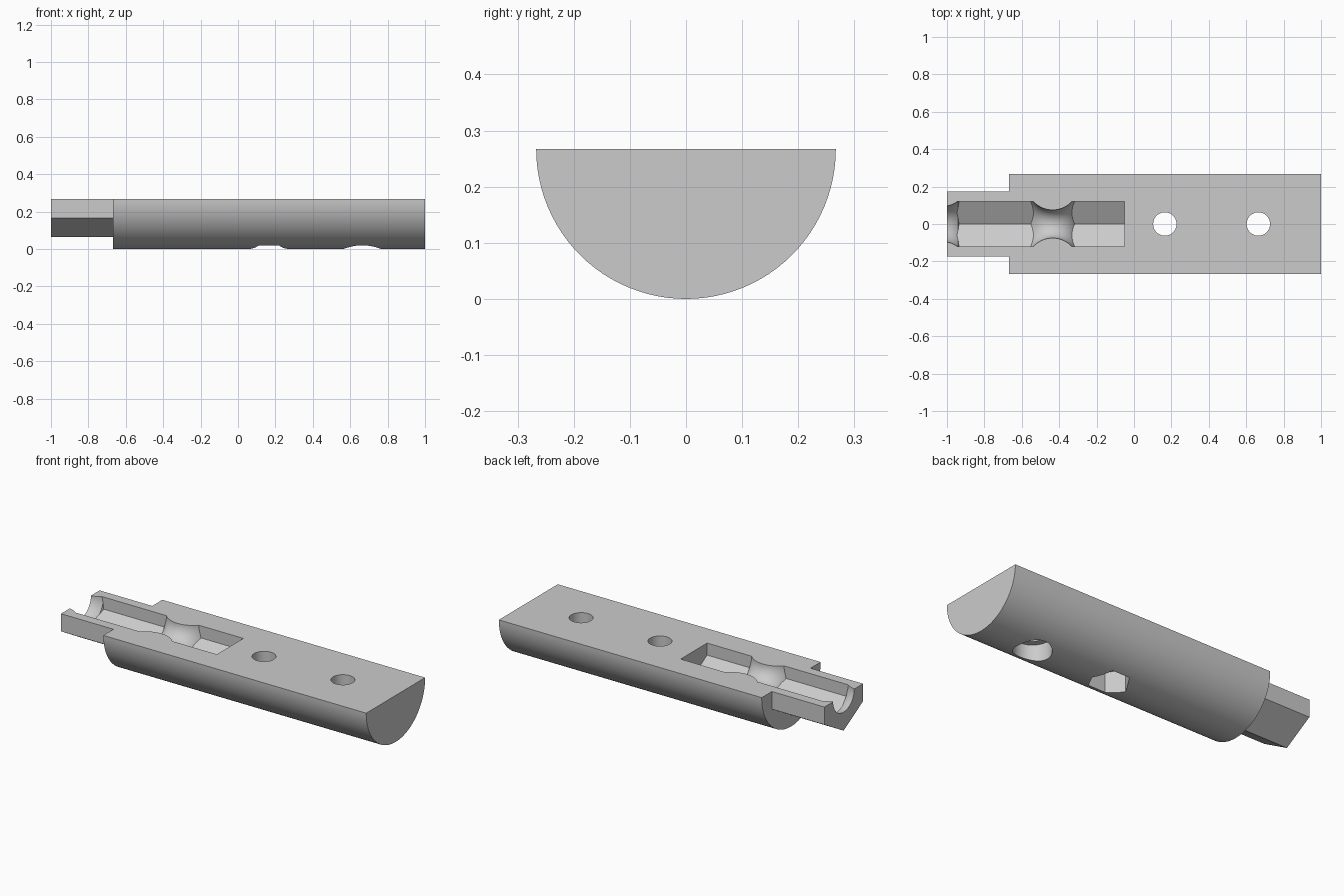
import bpy, bmesh
from math import sin, cos, pi, sqrt, radians

cube = bpy.data.objects.get("Cube")
if cube:
    bpy.data.objects.remove(cube)

R = 0.267           # barrel radius and height of the split plane
HEX = 2 / sqrt(3)   # corner radius of a hexagon per unit of half width

grey = bpy.data.materials.new("light_grey")
grey.diffuse_color = (0.6, 0.6, 0.6, 1)
grey.use_nodes = True
grey.node_tree.nodes["Principled BSDF"].inputs["Base Color"].default_value = (0.6, 0.6, 0.6, 1)


def turned(name, profile, sides, x=None):
    """Closed solid from (position, radius) points, along x, or vertical at x."""
    bm = bmesh.new()
    rings = []
    for t, r in profile:
        ring = []
        for k in range(sides):
            u, v = r * cos(2 * pi * k / sides), r * sin(2 * pi * k / sides)
            ring.append(bm.verts.new((t, v, R + u) if x is None else (x + u, v, t)))
        rings.append(ring)
    for a, b in zip(rings, rings[1:]):
        for k in range(sides):
            n = (k + 1) % sides
            bm.faces.new((a[k], a[n], b[n], b[k]))
    bm.faces.new(rings[0])
    bm.faces.new(rings[-1])
    bmesh.ops.recalc_face_normals(bm, faces=bm.faces)
    mesh = bpy.data.meshes.new(name)
    bm.to_mesh(mesh)
    bm.free()
    mesh.materials.append(grey)
    obj = bpy.data.objects.new(name, mesh)
    bpy.context.collection.objects.link(obj)
    return obj


def combine(obj, tool, operation):
    """Apply a boolean and discard the tool."""
    mod = obj.modifiers.new(operation, 'BOOLEAN')
    mod.operation = operation
    mod.solver = 'EXACT'
    mod.object = tool
    bpy.context.view_layer.objects.active = obj
    bpy.ops.object.modifier_apply(modifier=mod.name)
    bpy.data.objects.remove(tool)


# Round barrel with hexagonal nose
handle = turned("handle_half", [(-0.667, R), (1, R)], 96)
combine(handle, turned("nose", [(-1, 0.175 * HEX), (-0.5, 0.175 * HEX)], 6), 'UNION')

# Hexagonal bit pocket, narrowed by a rounded mouth and a rounded waist
waist_x, waist_r, arc = -0.435, 0.075, 0.14
waist = []
for i in range(-10, 11):
    d = 0.128 * i / 10
    waist.append((waist_x + d, waist_r + arc - sqrt(arc * arc - d * d)))
mouth = [(-1.05, 0.092), (-1, 0.096), (-0.975, 0.103), (-0.955, 0.113), (-0.94, 0.124), (-0.928, 0.16)]
spindle = [(-0.56, 0.16)] + waist[1:-1] + [(-0.31, 0.16), (-0.05, 0.16)]
pocket = turned("pocket", mouth + spindle, 64)
combine(pocket, turned("pocket_hex", [(-1.2, 0.12 * HEX), (0.2, 0.12 * HEX)], 6), 'INTERSECT')
combine(handle, pocket, 'DIFFERENCE')

# Screw holes: hexagonal nut recess on one, round head recess on the other
for x, sides, recess_r, floor in ((0.165, 6, 0.11, 0.13), (0.665, 48, 0.1, 0.1)):
    combine(handle, turned("screw_hole", [(-0.1, 0.0625), (0.7, 0.0625)], 48, x), 'DIFFERENCE')
    combine(handle, turned("recess", [(-0.1, recess_r), (floor, recess_r)], sides, x), 'DIFFERENCE')

# Flat split face: remove the upper half
combine(handle, turned("upper_half", [(R, 3), (R + 1, 3)], 4, 0), 'DIFFERENCE')

bpy.ops.object.select_all(action='DESELECT')
handle.select_set(True)
bpy.context.view_layer.objects.active = handle
bpy.ops.object.shade_smooth_by_angle(angle=radians(25))
